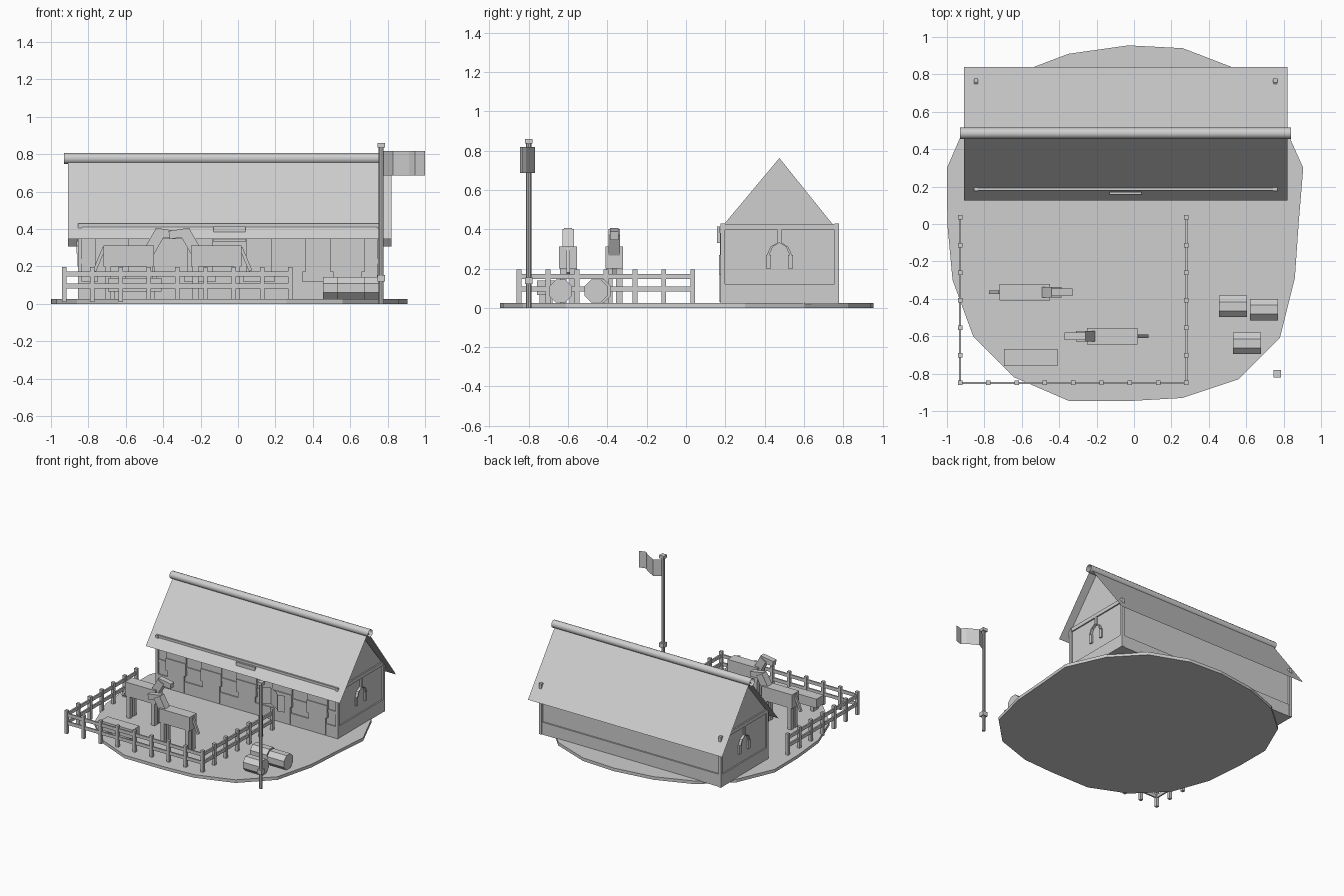
import bpy, math
from mathutils import Vector, Matrix

mat = bpy.data.materials.new("light grey")
mat.diffuse_color = (0.62, 0.62, 0.62, 1)


def mesh(name, verts, faces):
    me = bpy.data.meshes.new(name)
    me.from_pydata(verts, [], faces)
    me.update()
    me.materials.append(mat)
    ob = bpy.data.objects.new(name, me)
    bpy.context.collection.objects.link(ob)
    return ob


BOX = [(0, 2, 3, 1), (4, 5, 7, 6), (0, 1, 5, 4), (2, 6, 7, 3), (0, 4, 6, 2), (1, 3, 7, 5)]


def box(name, x0, x1, y0, y1, z0, z1):
    return mesh(name, [(x, y, z) for z in (z0, z1) for y in (y0, y1) for x in (x0, x1)], BOX)


def beam(name, p, q, w, t):
    """Square bar from p to q, w wide across y, t thick in the x-z plane."""
    p, q = Vector(p), Vector(q)
    d = (q - p).normalized()
    side = Vector((0, 1, 0)) if abs(d.y) < 0.9 else Vector((1, 0, 0))
    up = d.cross(side).normalized()
    vs = [b + side * (j * w / 2) - up * (i * t / 2) for b in (p, q) for j in (-1, 1) for i in (-1, 1)]
    ob = mesh(name, vs, BOX)
    bpy.context.view_layer.objects.active = ob
    import bmesh
    bm = bmesh.new()
    bm.from_mesh(ob.data)
    bmesh.ops.recalc_face_normals(bm, faces=bm.faces)
    bm.to_mesh(ob.data)
    bm.free()
    return ob


def prism(name, pts, axis, a, b, caps=True):
    """Extrude a counter-clockwise profile along x (profile y,z) or z (profile x,y)."""
    put = (lambda p, h: (h, p[0], p[1])) if axis == 'X' else (lambda p, h: (p[0], p[1], h))
    n = len(pts)
    faces = [(i, (i + 1) % n, n + (i + 1) % n, n + i) for i in range(n)]
    if caps:
        faces += [tuple(reversed(range(n))), tuple(range(n, 2 * n))]
    return mesh(name, [put(p, a) for p in pts] + [put(p, b) for p in pts], faces)


def ring(cy, cz, r, n, off=0.0):
    return [(cy + r * math.cos(math.tau * (i + off) / n), cz + r * math.sin(math.tau * (i + off) / n))
            for i in range(n)]


# ground slab
prism("ground", [(-1.0, 0.3), (-0.998, 0.0), (-0.97, -0.3), (-0.86, -0.6), (-0.64, -0.82), (-0.35, -0.945),
                 (0.0, -0.945), (0.26, -0.93), (0.56, -0.83), (0.78, -0.61), (0.86, -0.29), (0.88, 0.0),
                 (0.905, 0.3), (0.77, 0.6), (0.56, 0.825), (0.26, 0.94), (-0.03, 0.955), (-0.35, 0.91),
                 (-0.64, 0.8), (-0.87, 0.6)], 'Z', 0, 0.025)

# stable body with gables, plinth, corner posts and wall plates
prism("stable_body", [(0.185, 0.02), (0.76, 0.02), (0.76, 0.408), (0.475, 0.762), (0.185, 0.415)],
      'X', -0.845, 0.755)
box("plinth", -0.855, 0.765, 0.176, 0.772, 0.02, 0.12)
for x in (-0.845, 0.755):
    for y in (0.187, 0.767):
        box("corner_post", x - 0.011, x + 0.011, y - 0.011, y + 0.011, 0.02, 0.428)
    box("gable_beam", x - 0.01, x + 0.01, 0.19, 0.755, 0.396, 0.426)
box("front_wall_plate", -0.85, 0.76, 0.18, 0.192, 0.39, 0.43)
box("front_rail", -0.845, 0.755, 0.178, 0.19, 0.215, 0.24)
box("sign_board", -0.13, 0.04, 0.158, 0.172, 0.33, 0.413)

# stall doors along the front
for i in range(5):
    x = -0.675 + 0.315 * i
    box("stall_door", x - 0.075, x + 0.075, 0.171, 0.19, 0.03, 0.19)
    box("stall_hatch", x - 0.09, x + 0.09, 0.167, 0.19, 0.17, 0.27)
    box("stall_frame", x - 0.09, x + 0.09, 0.174, 0.19, 0.27, 0.38)

# horseshoe ornament on each gable end
shoe = [(0.42, 0.2), (0.418, 0.27), (0.435, 0.31), (0.475, 0.335), (0.515, 0.31), (0.532, 0.27), (0.53, 0.2)]
for x in (-0.852, 0.762):
    for a, b in zip(shoe, shoe[1:]):
        beam("horseshoe", (x, *a), (x, *b), 0.012, 0.025) if abs(a[0] - b[0]) > 0.01 else \
            box("horseshoe", x - 0.006, x + 0.006, a[0] - 0.013, a[0] + 0.013, min(a[1], b[1]), max(a[1], b[1]))
    box("horseshoe_hanger", x - 0.006, x + 0.006, 0.465, 0.485, 0.33, 0.4)

# thin roof sheets and open ridge tube
mesh("front_roof", [(-0.91, 0.125, 0.345), (0.82, 0.125, 0.345), (0.82, 0.485, 0.778), (-0.91, 0.485, 0.778)],
     [(0, 1, 2, 3)])
mesh("back_roof", [(-0.91, 0.84, 0.305), (0.82, 0.84, 0.305), (0.82, 0.485, 0.778), (-0.91, 0.485, 0.778)],
     [(3, 2, 1, 0)])
ridge = prism("ridge_tube", ring(0.485, 0.777, 0.03, 12), 'X', -0.93, 0.84, caps=False)
ridge.data.shade_smooth()

# paddock fence: two sides and the front
L, R, F, B = -0.93, 0.28, -0.85, 0.035
posts = [(x, F + (B - F) * i / 6) for x in (L, R) for i in range(7)]
posts += [(L + (R - L) * i / 8, F) for i in range(1, 8)]
for x, y in posts:
    box("fence_post", x - 0.012, x + 0.012, y - 0.012, y + 0.012, 0.01, 0.196)
for z in (0.095, 0.16):
    box("front_fence_rail", L, R, F - 0.006, F + 0.006, z - 0.013, z + 0.013)
    for x in (L, R):
        box("side_fence_rail", x - 0.006, x + 0.006, F, B, z - 0.013, z + 0.013)


# horses: x0 is the chest, s is the facing direction along x
def horse(x0, y, s):
    def part(name, a, b, w, z0, z1, dy=0.0):
        xa, xb = sorted((x0 + s * a, x0 + s * b))
        box(name, xa, xb, y + dy - w / 2, y + dy + w / 2, z0, z1)
    part("horse_body", -0.27, 0.0, 0.09, 0.2, 0.312)
    for a in (-0.26, -0.04):
        for dy in (-0.025, 0.025):
            part("horse_leg", a, a + 0.032, 0.034, 0.02, 0.21, dy)
    beam("horse_neck", (x0 - s * 0.025, y, 0.28), (x0 + s * 0.035, y, 0.385), 0.058, 0.06)
    beam("horse_head", (x0 + s * 0.005, y, 0.385), (x0 + s * 0.118, y, 0.367), 0.042, 0.044)
    beam("horse_tail", (x0 - s * 0.265, y, 0.3), (x0 - s * 0.318, y, 0.175), 0.018, 0.018)


horse(-0.45, -0.365, 1)
horse(-0.25, -0.6, -1)

# feeding trough
box("trough", -0.695, -0.41, -0.758, -0.667, 0.065, 0.138)
for x in (-0.66, -0.47):
    box("trough_leg", x, x + 0.025, -0.745, -0.68, 0.02, 0.07)

# round hay bales
for x, y in ((0.455, -0.44), (0.62, -0.458), (0.53, -0.638)):
    prism("hay_bale", ring(y, 0.085, 0.063, 8, 0.5), 'X', x, x + 0.15)

# flagpole and waving flag
prism("flagpole", ring(0.765, -0.8, 0.013, 8), 'Z', 0.0, 0.84)
box("pole_cap", 0.745, 0.785, -0.82, -0.78, 0.835, 0.86)
box("pole_collar", 0.745, 0.785, -0.82, -0.78, 0.12, 0.155)
wave = [(0.775, -0.8), (0.83, -0.768), (0.915, -0.815), (0.945, -0.845), (1.0, -0.83)]
n = len(wave)
mesh("flag", [(x, y, z) for z in (0.685, 0.818) for x, y in wave],
     [(i, i + 1, n + i + 1, n + i) for i in range(n - 1)])
